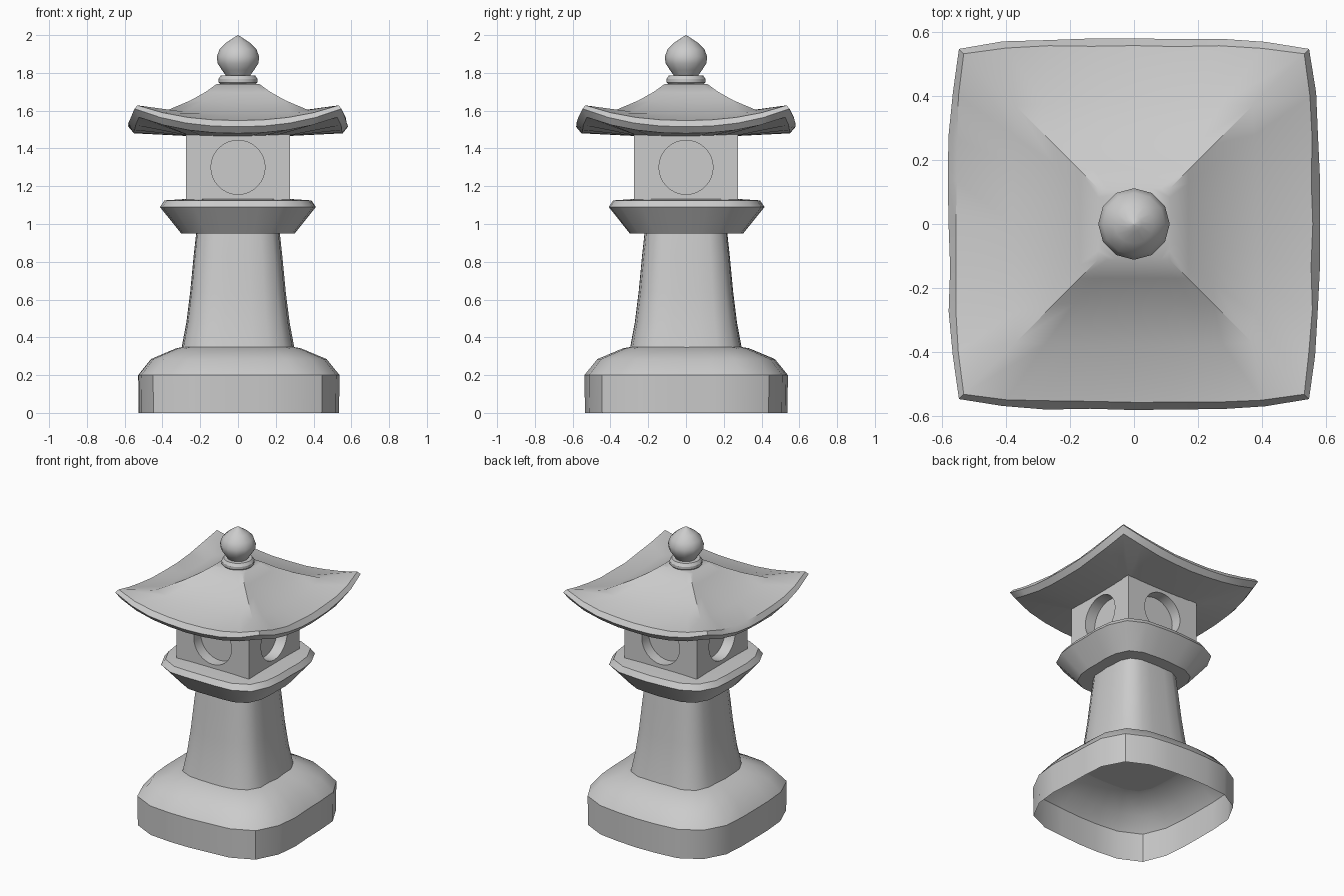
import bpy, bmesh, math, random
from mathutils import Matrix, Vector

if "Cube" in bpy.data.objects:
    bpy.data.objects.remove(bpy.data.objects["Cube"])

random.seed(4)


def finish(name, bm, angle):
    bmesh.ops.remove_doubles(bm, verts=bm.verts, dist=1e-5)
    bmesh.ops.recalc_face_normals(bm, faces=bm.faces)
    mesh = bpy.data.meshes.new(name)
    bm.to_mesh(mesh)
    bm.free()
    ob = bpy.data.objects.new(name, mesh)
    bpy.context.collection.objects.link(ob)
    bpy.ops.object.select_all(action='DESELECT')
    ob.select_set(True)
    bpy.context.view_layer.objects.active = ob
    bpy.ops.object.shade_smooth_by_angle(angle=math.radians(angle))
    return ob


def loft(bm, rings, cap_first=True, cap_last=True):
    """Skin a list of closed point rings with quads."""
    loops = [[bm.verts.new(p) for p in ring] for ring in rings]
    n = len(loops[0])
    for a, b in zip(loops, loops[1:]):
        for i in range(n):
            j = (i + 1) % n
            bm.faces.new((a[i], a[j], b[j], b[i]))
    if cap_first:
        bm.faces.new(loops[0][::-1])
    if cap_last:
        bm.faces.new(loops[-1])


def rounded_square(profile, sides=24, power=3.8, rough=0.015):
    """Rings of a worn rounded square; each side wobbles alike at all heights."""
    wobble = [1 + random.uniform(-rough, rough) for _ in range(sides)]
    rings = []
    for r, z in profile:
        ring = []
        for i in range(sides):
            a = 2 * math.pi * i / sides
            c, s = math.cos(a), math.sin(a)
            d = r * wobble[i] / (abs(c) ** power + abs(s) ** power) ** (1 / power)
            ring.append((d * c, d * s, z))
        rings.append(ring)
    return rings


def circle_rings(profile, sides):
    return [[(r * math.cos(2 * math.pi * i / sides),
              r * math.sin(2 * math.pi * i / sides), z) for i in range(sides)]
            for r, z in profile]


# Hollow foot stone, open underneath
bm = bmesh.new()
loft(bm, rounded_square([(0.53, 0), (0.533, 0.2), (0.465, 0.285),
                         (0.33, 0.342), (0.285, 0.35)]), False, False)
finish("foot_stone", bm, 35)

# Flared post
bm = bmesh.new()
loft(bm, rounded_square([(0.295, 0.345), (0.27, 0.48), (0.25, 0.64),
                         (0.232, 0.83), (0.218, 0.96)]))
finish("post", bm, 40)

# Platform under the light chamber
bm = bmesh.new()
loft(bm, rounded_square([(0.30, 0.95), (0.412, 1.09), (0.388, 1.125), (0.28, 1.132)],
                        rough=0.01))
finish("platform", bm, 32)

# Light chamber: four walls, each with a round recessed window
bm = bmesh.new()
HALF, Z0, Z1, ZC, R, SEG = 0.275, 1.12, 1.475, 1.30, 0.143, 32
for k in range(4):
    turn = Matrix.Rotation(k * math.pi / 2, 3, 'Z')
    wall, rim, back = [], [], []
    for i in range(SEG):
        a = 2 * math.pi * i / SEG
        c, s = math.cos(a), math.sin(a)
        m = max(abs(c), abs(s))
        u, v = c / m, s / m
        z = ZC + v * ((Z1 - ZC) if v > 0 else (ZC - Z0))
        wall.append(turn @ Vector((u * HALF, -HALF, z)))
        rim.append(turn @ Vector((R * c, -HALF, ZC + R * s)))
        back.append(turn @ Vector((R * c, -0.2, ZC + R * s)))
    loft(bm, [wall, rim, back], False, True)
finish("light_chamber", bm, 30)


# Square roof with upswept corners and a thick bevelled eave
def roof_ring(corner, bulge, z, rise, seg=8):
    ring = []
    for k in range(4):
        turn = Matrix.Rotation(k * math.pi / 2, 3, 'Z')
        for i in range(seg):
            t = 2 * i / seg - 1
            out = corner + bulge * (1 - t ** 4) * random.uniform(0.85, 1.1)
            ring.append(turn @ Vector((t * corner, -out, z + rise * abs(t) ** 2.3)))
    return ring


bm = bmesh.new()
loft(bm, [roof_ring(*p) for p in [
    (0.25, 0, 1.465, 0), (0.525, 0.028, 1.48, 0.085), (0.548, 0.032, 1.515, 0.095),
    (0.533, 0.025, 1.548, 0.08), (0.37, 0.01, 1.582, 0.022), (0.25, 0, 1.645, 0.01),
    (0.17, 0, 1.695, 0.005), (0.112, 0, 1.742, 0)]])
finish("roof", bm, 40)

# Collar and bud-shaped finial
bm = bmesh.new()
loft(bm, circle_rings([(0.088, 1.735), (0.103, 1.75), (0.103, 1.768), (0.09, 1.787)], 16))
finish("finial_collar", bm, 30)
bm = bmesh.new()
loft(bm, circle_rings([(0.06, 1.78), (0.085, 1.815), (0.108, 1.85), (0.112, 1.885),
                       (0.098, 1.925), (0.062, 1.96), (0.025, 1.985), (0.0005, 2.0)], 12))
finish("finial_bud", bm, 40)
